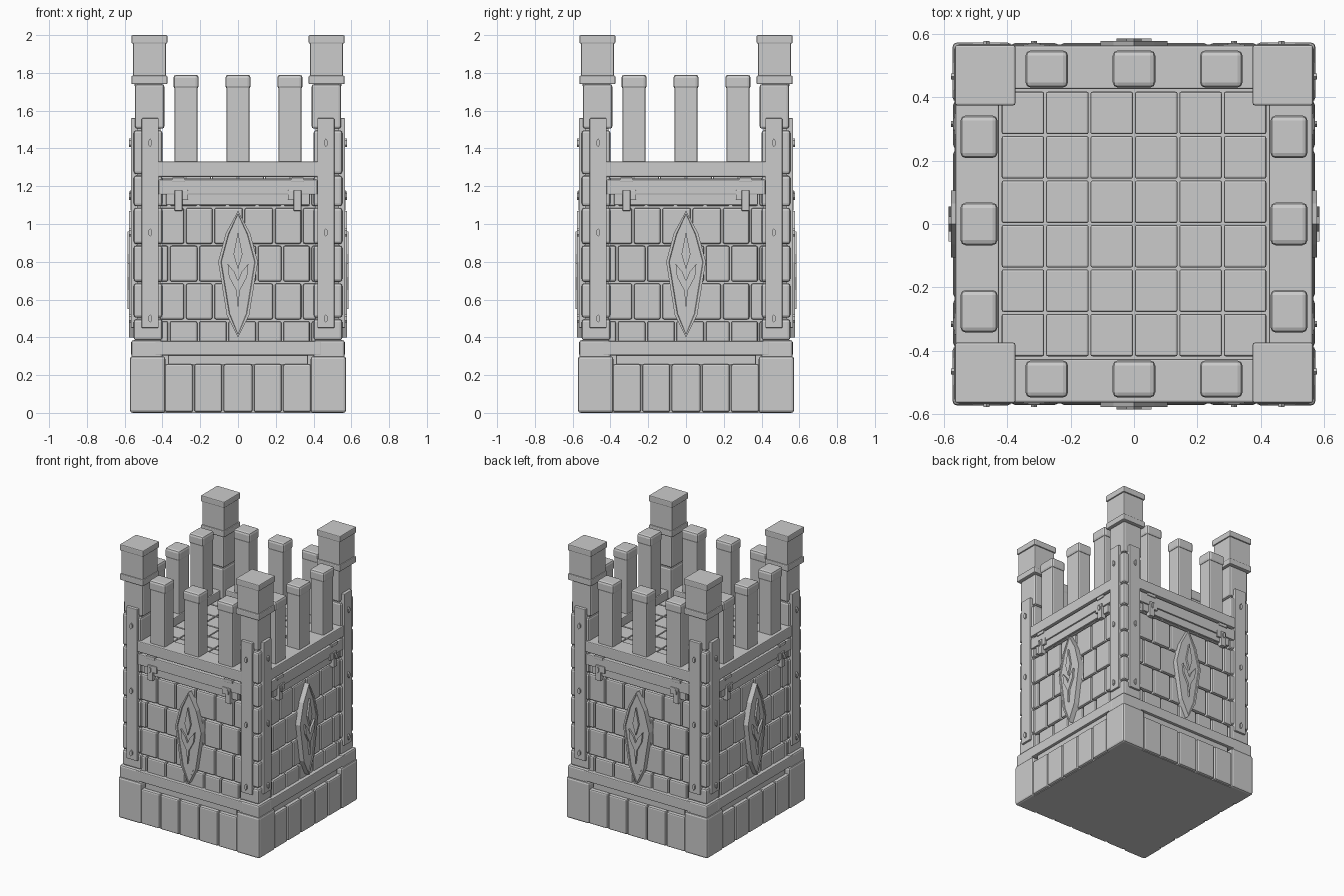
import bpy, bmesh, math
from mathutils import Matrix, Vector

if "Cube" in bpy.data.objects:
    bpy.data.objects.remove(bpy.data.objects["Cube"], do_unlink=True)

stone = bpy.data.materials.new("light grey stone")
stone.use_nodes = True
GREY = (0.6, 0.6, 0.6, 1)
stone.diffuse_color = GREY
stone.node_tree.nodes["Principled BSDF"].inputs["Base Color"].default_value = GREY


def finish(name, bm, bevel=0.0):
    bmesh.ops.recalc_face_normals(bm, faces=bm.faces)
    mesh = bpy.data.meshes.new(name)
    bm.to_mesh(mesh)
    bm.free()
    mesh.materials.append(stone)
    ob = bpy.data.objects.new(name, mesh)
    bpy.context.collection.objects.link(ob)
    if bevel:
        mod = ob.modifiers.new("Worn edges", "BEVEL")
        mod.width, mod.segments = bevel, 2
        mod.limit_method = "ANGLE"
    return ob


def turned(bm, sides):
    # repeat a front-side part around the tower
    geom = bm.verts[:] + bm.edges[:] + bm.faces[:]
    for k in range(1, sides):
        copy = bmesh.ops.duplicate(bm, geom=geom)["geom"]
        verts = [v for v in copy if isinstance(v, bmesh.types.BMVert)]
        bmesh.ops.rotate(bm, verts=verts, matrix=Matrix.Rotation(k * math.pi / 2, 3, "Z"))


def boxes(name, items, bevel=0.008, sides=4):
    # each item is x0, x1, y0, y1, z0, z1
    bm = bmesh.new()
    for x0, x1, y0, y1, z0, z1 in items:
        m = Matrix.Translation(((x0 + x1) / 2, (y0 + y1) / 2, (z0 + z1) / 2))
        m = m @ Matrix.Diagonal((x1 - x0, y1 - y0, z1 - z0, 1))
        bmesh.ops.create_cube(bm, size=1, matrix=m)
    turned(bm, sides)
    return finish(name, bm, bevel)


def plates(name, outlines, back, front, rim=0.0, dent=0.0):
    # outlines in x, z raised from the front wall, with an optional sunken panel
    bm = bmesh.new()
    for pts in outlines:
        a = [bm.verts.new((x, -back, z)) for x, z in pts]
        b = [bm.verts.new((x, -front, z)) for x, z in pts]
        bm.faces.new(a)
        face = bm.faces.new(b)
        for i in range(len(pts)):
            j = (i + 1) % len(pts)
            bm.faces.new((a[i], a[j], b[j], b[i]))
        if rim:
            bmesh.ops.recalc_face_normals(bm, faces=bm.faces)
            bmesh.ops.inset_individual(bm, faces=[face], thickness=rim)
            bmesh.ops.inset_individual(bm, faces=[face], thickness=0.003, depth=-dent)
    turned(bm, 4)
    return finish(name, bm)


def mirrored(half):
    return half + [(-x, z) for x, z in reversed(half) if x]


def both(x0, x1, *rest):
    return [(x0, x1, *rest), (-x1, -x0, *rest)]


def row(edges, z0, z1, back, front, gap=0.005):
    return [(a + gap, b - gap, -front, -back, z0 + gap, z1 - gap)
            for a, b in zip(edges, edges[1:])]


# solid core behind the stones
boxes("tower_core", [(-0.51, 0.51, -0.51, 0.51, 0.01, 1.24)], 0, 1)
boxes("plinth_core", [(-0.55, 0.55, -0.55, 0.55, 0, 0.25)], 0, 1)

# plinth
boxes("plinth_corners", [(-0.572, -0.385, -0.572, -0.385, 0.0, 0.30)], 0.014)
boxes("plinth_stones", row([-0.39, -0.235, -0.08, 0.08, 0.235, 0.39], 0, 0.262, 0.45, 0.57, 0.004), 0.01)
boxes("plinth_ledge", [(-0.37, 0.37, -0.545, -0.45, 0.255, 0.31)], 0.004)
boxes("plinth_beam", [(-0.44, 0.44, -0.566, -0.45, 0.305, 0.38)], 0.006)
boxes("plinth_corner_caps", [(-0.565, -0.40, -0.565, -0.40, 0.29, 0.385)], 0.012)

# wall stones laid in staggered courses
odd = [-0.42, -0.28, -0.13, 0.03, 0.19, 0.34, 0.42]
even = [-0.42, -0.365, -0.21, -0.055, 0.10, 0.235, 0.385, 0.42]
courses = [(even, 0.36, 0.49), (odd, 0.49, 0.69), (even, 0.69, 0.89),
           (odd, 0.89, 1.09), (even, 1.09, 1.24)]
boxes("wall_stones", [s for e, z0, z1 in courses for s in row(e, z0, z1, 0.49, 0.54)], 0.01)

# corner pillars
heights = [0.38, 0.50, 0.69, 0.89, 1.09, 1.26, 1.50]
boxes("pillar_stones", [(-0.552, -0.40, -0.552, -0.40, a + 0.004, b - 0.004)
                        for a, b in zip(heights, heights[1:])], 0.014)
boxes("pillar_core", [(-0.535, -0.41, -0.535, -0.41, 0.3, 1.75)], 0)
boxes("pillar_tops", [(-0.545, -0.39, -0.545, -0.39, 1.505, 1.74)], 0.012)
boxes("pillar_caps", [(-0.555, -0.382, -0.555, -0.382, 1.76, 1.98)], 0.004)
boxes("pillar_cap_bands", [(-0.564, -0.374, -0.564, -0.374, 1.74, 1.785),
                           (-0.564, -0.374, -0.564, -0.374, 1.955, 2.0)], 0.006)

# straps, beams and brackets
boxes("vertical_straps", both(0.42, 0.51, -0.567, -0.50, 0.45, 1.56), 0.004)
boxes("rim_beam", [(-0.43, 0.43, -0.563, -0.425, 1.25, 1.33)], 0.006)
boxes("lower_beam", [(-0.42, 0.42, -0.56, -0.50, 1.155, 1.235)], 0.006)
boxes("beam_lip", [(-0.38, 0.38, -0.55, -0.50, 1.10, 1.16)], 0.005)
boxes("beam_brackets", both(0.295, 0.335, -0.57, -0.53, 1.07, 1.18)
      + both(0.265, 0.335, -0.565, -0.53, 1.13, 1.18)
      + both(0.28, 0.35, -0.566, -0.53, 1.222, 1.245), 0.003)


def bolt(cx, cz):
    return [(cx + 0.011 * math.sin(t), cz + 0.022 * math.cos(t))
            for t in (i * math.pi / 3 for i in range(6))]


spots = [(0.465, 0.50), (0.465, 0.955), (0.465, 1.43), (0.315, 1.15)]
plates("bolts", [bolt(s * x, z) for x, z in spots for s in (1, -1)], 0.54, 0.577)

# battlement posts
centres = (-0.275, 0, 0.275)
boxes("battlement_posts", [(c - 0.06, c + 0.06, -0.54, -0.435, 1.32, 1.73) for c in centres], 0.008)
boxes("battlement_caps", [(c - 0.067, c + 0.067, -0.547, -0.43, 1.715, 1.79) for c in centres], 0.016)

# paved floor
pitch = 0.84 / 6
boxes("floor_tiles", [(-0.42 + i * pitch + 0.003, -0.42 + (i + 1) * pitch - 0.003,
                       -0.42 + j * pitch + 0.003, -0.42 + (j + 1) * pitch - 0.003, 1.22, 1.28)
                      for i in range(6) for j in range(6)], 0.006, 1)

# shield with leaf relief
shield = mirrored([(0, 1.07), (0.065, 0.95), (0.105, 0.80), (0.06, 0.52), (0, 0.40)])
plates("shield_panels", [shield], 0.52, 0.577, 0.014, 0.005)
blade = mirrored([(0, 0.96), (0.024, 0.84), (0, 0.76)])
leaf = mirrored([(0, 0.70), (0.018, 0.745), (0.055, 0.79), (0.048, 0.72), (0.01, 0.65), (0, 0.55)])
plates("shield_leaf", [blade, leaf], 0.56, 0.585)
